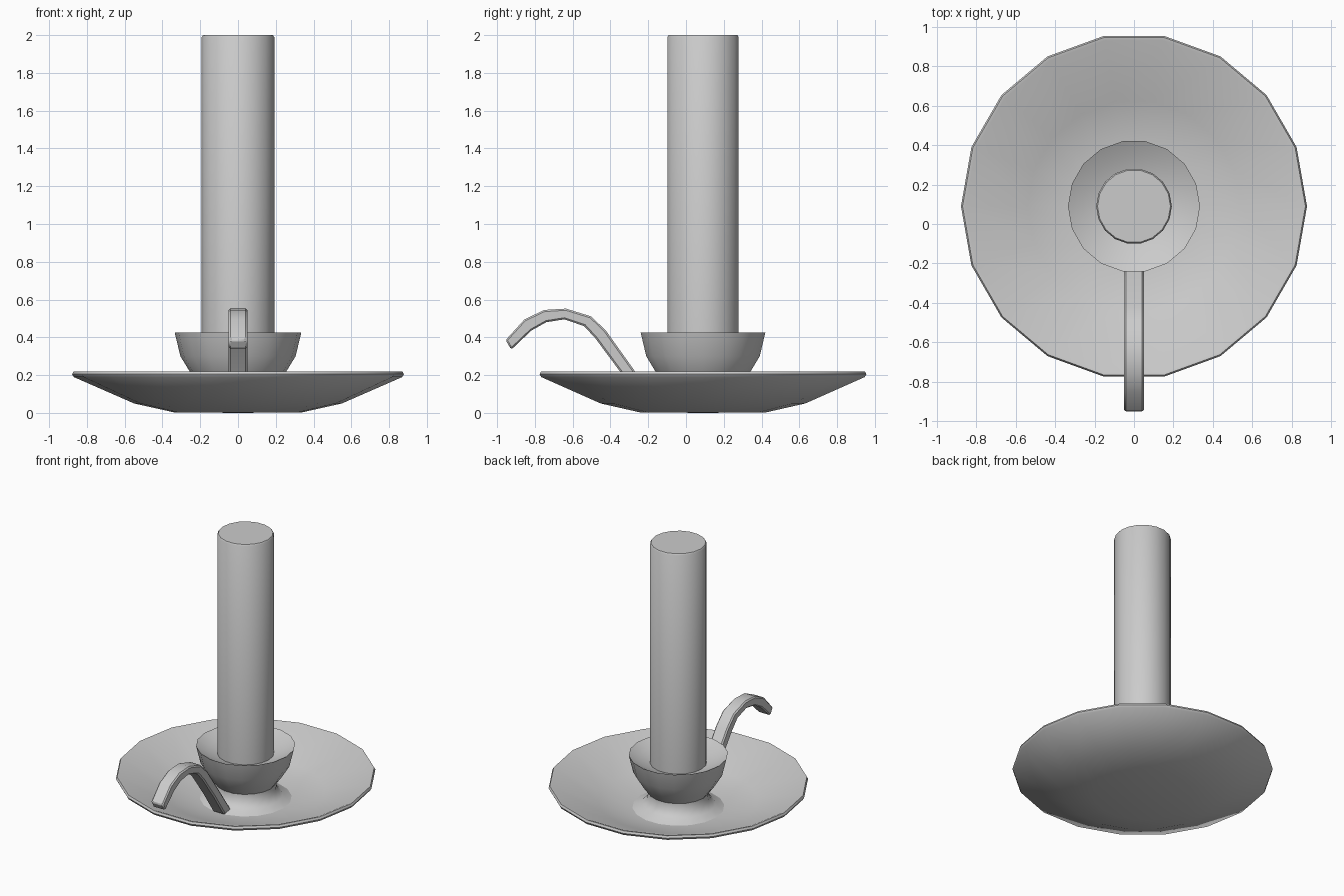
import bpy, bmesh
from math import cos, sin, tau, radians

if "Cube" in bpy.data.objects:
    bpy.data.objects.remove(bpy.data.objects["Cube"])

SIDES = 18
CY = 0.09  # y of the dish and candle axis


def finish(bm, name, angle):
    bmesh.ops.recalc_face_normals(bm, faces=bm.faces)
    mesh = bpy.data.meshes.new(name)
    bm.to_mesh(mesh)
    bm.free()
    ob = bpy.data.objects.new(name, mesh)
    bpy.context.collection.objects.link(ob)
    bpy.ops.object.select_all(action='DESELECT')
    ob.select_set(True)
    bpy.context.view_layer.objects.active = ob
    bpy.ops.object.shade_smooth_by_angle(angle=radians(angle))
    return ob


def lathe(name, profile, angle=40):
    """Revolve (radius, z) points around the candle axis; radius 0 closes to a point."""
    bm = bmesh.new()
    rings = []
    for r, z in profile:
        n = SIDES if r else 1
        rings.append([bm.verts.new((r * cos(tau * i / SIDES), CY + r * sin(tau * i / SIDES), z))
                      for i in range(n)])
    for a, b in zip(rings, rings[1:]):
        for i in range(SIDES):
            j = (i + 1) % SIDES
            quad = [a[i % len(a)], a[j % len(a)], b[j % len(b)], b[i % len(b)]]
            bm.faces.new(list(dict.fromkeys(quad)))
    return finish(bm, name, angle)


# Shallow dish with a thin rolled rim
lathe("dish", [(0, 0), (0.34, 0.003), (0.55, 0.05), (0.87, 0.19), (0.878, 0.205),
               (0.87, 0.22), (0.855, 0.218), (0.54, 0.08), (0.32, 0.035), (0, 0.03)])

# Candle cup: flared foot, narrow waist, wide bowl
lathe("candle_cup", [(0.315, 0.033), (0.25, 0.06), (0.21, 0.10), (0.205, 0.15),
                     (0.25, 0.21), (0.305, 0.30), (0.335, 0.425),
                     (0.26, 0.385), (0.18, 0.36)])

# Candle
lathe("candle", [(0, 0.33), (0.192, 0.33), (0.192, 1.99), (0.185, 2.0), (0, 2.0)])

# Curved handle: side outline as (y, z) pairs of upper and lower edge
upper = [(-0.955, 0.385), (-0.855, 0.495), (-0.75, 0.545), (-0.635, 0.552),
         (-0.50, 0.51), (-0.42, 0.43), (-0.27, 0.22), (-0.15, 0.05)]
lower = [(-0.925, 0.335), (-0.82, 0.435), (-0.74, 0.48), (-0.645, 0.495),
         (-0.54, 0.46), (-0.48, 0.395), (-0.35, 0.22), (-0.225, 0.035)]
bm = bmesh.new()
sections = [[bm.verts.new((x, y, z)) for x, (y, z) in
             ((-0.05, u), (0.05, u), (0.05, l), (-0.05, l))]
            for u, l in zip(upper, lower)]
for a, b in zip(sections, sections[1:]):
    for i in range(4):
        j = (i + 1) % 4
        bm.faces.new((a[i], a[j], b[j], b[i]))
bm.faces.new(sections[0])
bm.faces.new(sections[-1])
handle = finish(bm, "handle", 40)
bevel = handle.modifiers.new("soft_edges", 'BEVEL')
bevel.width = 0.009
bevel.segments = 1
bevel.limit_method = 'ANGLE'
bevel.angle_limit = radians(60)
